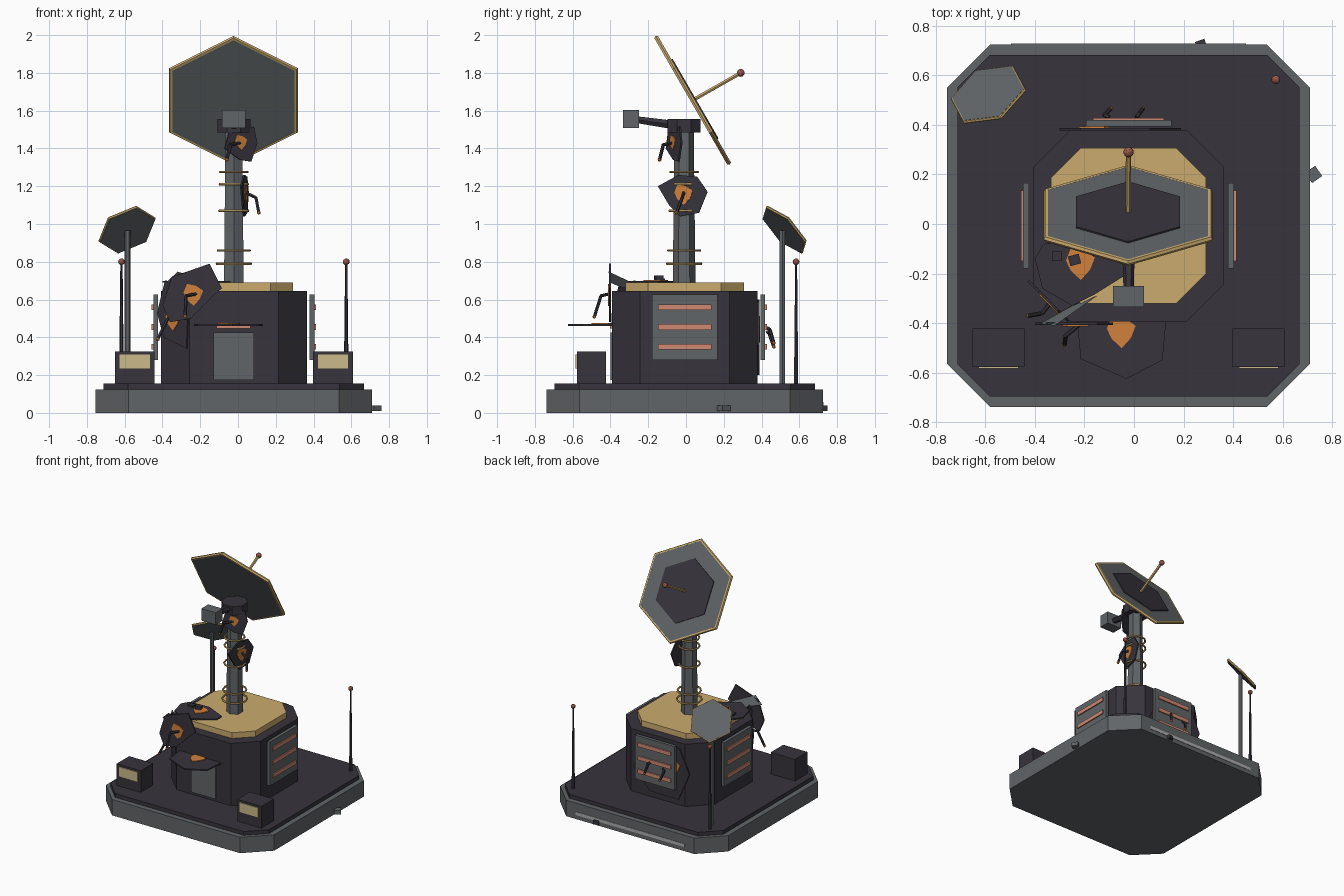
import bpy, bmesh
from math import radians, sin, cos, pi
from mathutils import Matrix, Vector

if "Cube" in bpy.data.objects:
    bpy.data.objects.remove(bpy.data.objects["Cube"], do_unlink=True)


def material(name, r, g, b):
    m = bpy.data.materials.new(name)
    m.use_nodes = True
    m.diffuse_color = (r, g, b, 1)
    m.node_tree.nodes["Principled BSDF"].inputs["Base Color"].default_value = (r, g, b, 1)
    return m


DARK = material("dark armour", .038, .034, .045)
GREY = material("steel grey", .12, .13, .137)
GOLD = material("gold", .60, .41, .155)
SALMON = material("glowing salmon", .62, .25, .17)
ORANGE = material("ember orange", .63, .22, .045)
RED = material("beacon red", .33, .10, .075)
CREAM = material("lamp cream", .60, .49, .25)
PALE = material("pale strip", .42, .42, .42)
CX, CY = -.022, -.007


def finish(bm, name, mat):
    bmesh.ops.recalc_face_normals(bm, faces=bm.faces)
    me = bpy.data.meshes.new(name)
    bm.to_mesh(me)
    bm.free()
    me.materials.append(mat)
    ob = bpy.data.objects.new(name, me)
    bpy.context.collection.objects.link(ob)
    return ob


def prism(name, pts, z0, z1, mat, mtx=Matrix(), taper=1):
    """Extrude a 2D outline between two heights, then place it."""
    bm = bmesh.new()
    low = [bm.verts.new(mtx @ Vector((x, y, z0))) for x, y in pts]
    top = [bm.verts.new(mtx @ Vector((x * taper, y * taper, z1))) for x, y in pts]
    bm.faces.new(low)
    bm.faces.new(top)
    for i in range(len(pts)):
        j = (i + 1) % len(pts)
        bm.faces.new((low[i], low[j], top[j], top[i]))
    return finish(bm, name, mat)


def ngon(n, r, turn=0):
    return [(r * cos(2 * pi * i / n + turn), r * sin(2 * pi * i / n + turn)) for i in range(n)]


def octagon(h, c):
    k = h - c
    return [(h, -k), (h, k), (k, h), (-k, h), (-h, k), (-h, -k), (-k, -h), (k, -h)]


def box(name, centre, size, mat, turn=0):
    x, y, z = (s / 2 for s in size)
    return prism(name, [(-x, -y), (x, -y), (x, y), (-x, y)], -z, z, mat,
                 Matrix.Translation(centre) @ Matrix.Rotation(radians(turn), 4, 'Z'))


def rod(name, a, b, r, mat, taper=1, n=6):
    a, d = Vector(a), Vector(b) - Vector(a)
    m = Matrix.Translation(a) @ d.to_track_quat('Z', 'Y').to_matrix().to_4x4()
    return prism(name, ngon(n, r), 0, d.length, mat, m, taper)


def ball(name, centre, r, mat):
    bm = bmesh.new()
    bmesh.ops.create_icosphere(bm, subdivisions=2, radius=r, matrix=Matrix.Translation(centre))
    return finish(bm, name, mat)


def ring(name, mtx, R, r, n, mat):
    bpy.ops.mesh.primitive_torus_add(major_radius=R, minor_radius=r,
                                     major_segments=n, minor_segments=6)
    ob = bpy.context.object
    ob.name = name
    ob.matrix_world = mtx
    ob.data.materials.append(mat)
    return ob


def at(x, y, z):
    return Matrix.Translation((x, y, z))


def upright(x, y, z, turn):
    """Frame of a standing plate: local x sideways, y up, z outward."""
    return at(x, y, z) @ Matrix.Rotation(radians(turn), 4, 'Z') @ Matrix.Rotation(pi / 2, 4, 'X')


# Foundation, deck, bunker and roof
centre = at(CX, CY, 0)
prism("foundation", octagon(.732, .175), 0, .125, GREY, centre)
prism("deck", octagon(.69, .13), .125, .155, DARK, centre)
prism("bunker", octagon(.386, .15), .155, .645, DARK, centre)
prism("roof_slab", octagon(.313, .12), .645, .69, GOLD, centre)
box("foundation_strip", (CX, .726, .045), (.95, .004, .025), PALE)
box("side_lug", (.725, .2, .025), (.05, .05, .03), GREY, 35)
box("back_lug", (.27, .727, .025), (.04, .03, .03), DARK, 20)

# Door with light strip
box("door", (CX, -.395, .3), (.215, .012, .25), GREY)
box("door_light", (-.025, -.397, .455), (.18, .012, .018), SALMON)

# Vent panels on the sides and back
for side, turn in (("left", 90), ("back", 180), ("right", 270)):
    m = centre @ Matrix.Rotation(radians(turn), 4, 'Z')
    slab = box(side + "_vent_panel", (0, -.414, .453), (.345, .025, .345), GREY)
    slab.matrix_world = m
    for i in range(3):
        b = box(f"{side}_vent_light_{i}", (0, -.43, .35 + .105 * i), (.285, .01, .03), SALMON)
        b.matrix_world = m

# Corner lamp boxes and whip antennas
for s, side in ((1, "left"), (-1, "right")):
    x = CX + s * .525
    box(side + "_lamp_box", (x, -.5, .24), (.21, .155, .17), DARK)
    box(side + "_lamp", (x, -.58, .272), (.16, .008, .075), CREAM)
    x = CX + s * .595
    rod(side + "_antenna", (x, .583, .155), (x, .583, .8), .013, DARK, .45)
    ball(side + "_antenna_tip", (x, .583, .8), .018, RED)

# Mast, rings, head and camera
prism("mast", ngon(6, .06, pi / 2), .69, 1.5, GREY, at(CX, -.01, 0), .85)
for i, (z, r) in enumerate(((.79, .09), (.86, .084), (1.07, .076), (1.21, .074), (1.275, .072))):
    ring(f"mast_ring_{i}", at(CX, -.01, z), r, .007, 12, GOLD)
prism("mast_head", ngon(8, .095, pi / 8), 1.485, 1.555, DARK, at(CX, -.01, 0))
rod("camera_arm", (CX, -.07, 1.525), (CX, -.26, 1.552), .026, DARK, .8)
box("camera", (CX, -.292, 1.557), (.125, .085, .095), GREY)


# Hexagonal dishes
def dish(name, mtx, R, thick, rim):
    prism(name, ngon(6, R, pi / 2), -thick / 2, thick / 2, GREY, mtx)
    ring(name + "_rim", mtx @ Matrix.Rotation(pi / 6, 4, 'Z'), R, rim, 6, GOLD)


m = at(CX - .002, .035, 1.655) @ Matrix.Rotation(radians(-60), 4, 'X')
dish("main_dish", m, .38, .022, .013)
prism("dish_centre", ngon(6, .243, pi / 2), .011, .018, DARK, m)
rod("dish_feed", m @ Vector((0, 0, .01)), (CX, .29, 1.8), .011, GOLD)
ball("dish_feed_tip", (CX, .29, 1.8), .021, RED)
m = at(-.587, .522, .97) @ Matrix.Rotation(radians(28), 4, 'Z') @ Matrix.Rotation(radians(-49), 4, 'X')
dish("small_dish", m, .157, .016, .008)
rod("small_dish_pole", (-.585, .51, .155), (-.585, .51, .965), .016, GREY)


# Torn plates with glowing breaches
def torn_plate(name, mtx, pts, hole, size):
    prism(name, pts, -.005, .005, DARK, mtx)
    spot = [(hole[0] + x * k, hole[1] + y * k) for (x, y), k in
            zip(ngon(7, size, .3), (1, .8, 1.05, .85, .75, 1.1, .8))]
    prism(name + "_breach", spot, .005, .01, ORANGE, mtx)


torn_plate("awning_plate", at(0, 0, .466),
           [(-.23, -.385), (-.215, -.545), (-.03, -.625), (.115, -.55), (.13, -.385)],
           (-.055, -.43), .065)
torn_plate("roof_plate", at(0, 0, .694),
           [(-.4, -.14), (-.365, -.08), (-.2, -.07), (-.04, -.145), (-.04, -.21),
            (-.16, -.285), (-.25, -.33), (-.37, -.26)], (-.22, -.155), .065)
torn_plate("front_plate", upright(0, -.403, 0, 0),
           [(-.4, .57), (-.35, .72), (-.15, .79), (-.085, .66), (-.13, .62),
            (-.25, .5), (-.36, .48)], (-.24, .63), .058)
torn_plate("corner_plate", upright(-.355, -.3, .5, -45),
           [(-.1, .03), (-.04, .2), (.07, .19), (.13, .02), (.12, -.16), (-.05, -.1)],
           (.02, 0), .06)
torn_plate("back_plate", upright(-.055, .383, .4, 180),
           [(-.245, -.04), (-.1, -.2), (.15, -.2), (.245, .02), (.16, .2), (-.12, .19)],
           (.1, .05), .07)
torn_plate("mast_plate", upright(.035, -.01, 1.16, 82),
           [(-.14, .04), (-.03, .1), (.07, .09), (.125, .01), (.08, -.1), (-.02, -.12), (-.08, -.06)],
           (-.005, 0), .055)
torn_plate("head_plate", upright(.01, -.065, 1.42, 25),
           [(-.09, -.02), (-.06, .08), (.08, .095), (.1, .01), (.065, -.09), (0, -.08)],
           (0, .015), .04)
fin = Vector((-.38, -.403, .69)), Vector((-.32, -.41, .748)), Vector((-.15, -.29, .692)), Vector((-.25, -.33, .66))
bm = bmesh.new()
bm.faces.new([bm.verts.new(v) for v in fin])
finish(bm, "bent_fin", GREY)
box("roof_bolt", (-.31, -.13, .705), (.04, .04, .015), DARK)
box("roof_scrap", (-.24, -.145, .712), (.045, .04, .03), DARK, 15)

# Loose cables: start, bend, end
cables = [((-.22, -.405, .63), (-.275, -.45, .62), (-.28, -.485, .51)),
          ((-.34, -.32, .51), (-.37, -.36, .5), (-.425, -.37, .39)),
          ((-.1, .43, .43), (-.12, .44, .42), (-.095, .465, .35)),
          ((.01, .43, .45), (.02, .445, .44), (.035, .465, .37)),
          ((.03, -.01, 1.17), (.095, -.02, 1.14), (.11, -.05, 1.06)),
          ((.01, -.07, 1.43), (-.04, -.12, 1.42), (-.06, -.14, 1.34))]
for i, (a, b, c) in enumerate(cables):
    rod(f"cable_{i}_root", a, b, .009, DARK)
    rod(f"cable_{i}_end", b, c, .009, DARK)
    ball(f"cable_{i}_spark", c, .01, ORANGE)
